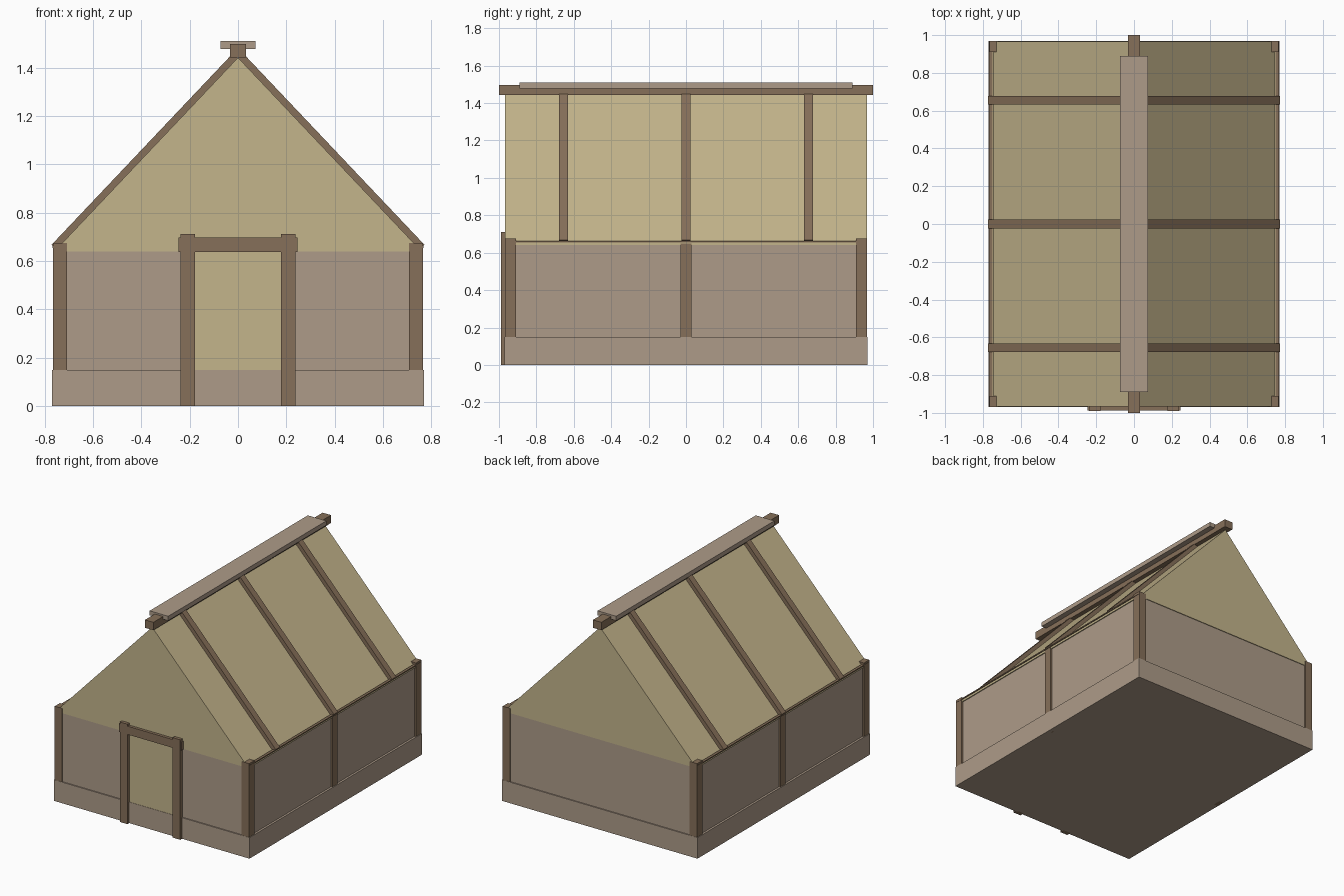
import bpy, bmesh
from mathutils import Vector

if "Cube" in bpy.data.objects:
    bpy.data.objects.remove(bpy.data.objects["Cube"])


def material(name, rgb):
    m = bpy.data.materials.new(name)
    m.diffuse_color = (*rgb, 1)
    m.use_nodes = True
    m.node_tree.nodes["Principled BSDF"].inputs["Base Color"].default_value = m.diffuse_color
    return m


THATCH = material("thatch", (0.55, 0.46, 0.26))
STONE = material("stone", (0.42, 0.33, 0.25))
TIMBER = material("timber", (0.24, 0.16, 0.10))


def prism(name, profile, y0, y1, mat):
    """Extrude an (x, z) profile from y0 to y1."""
    bm = bmesh.new()
    face = bm.faces.new([bm.verts.new((x, y0, z)) for x, z in profile])
    ext = bmesh.ops.extrude_face_region(bm, geom=[face])
    verts = [v for v in ext["geom"] if isinstance(v, bmesh.types.BMVert)]
    bmesh.ops.translate(bm, verts=verts, vec=Vector((0, y1 - y0, 0)))
    bmesh.ops.recalc_face_normals(bm, faces=bm.faces)
    me = bpy.data.meshes.new(name)
    bm.to_mesh(me)
    bm.free()
    me.materials.append(mat)
    ob = bpy.data.objects.new(name, me)
    bpy.context.collection.objects.link(ob)
    return ob


def box(name, x, y, z, mat):
    x0, x1 = sorted(x)
    return prism(name, [(x0, z[0]), (x1, z[0]), (x1, z[1]), (x0, z[1])], *sorted(y), mat)


# Foundation, walls and gabled roof
box("foundation", (-0.77, 0.77), (-0.97, 0.97), (0, 0.15), STONE)
box("walls", (-0.755, 0.755), (-0.962, 0.962), (0.15, 0.64), STONE)
prism("roof", [(-0.76, 0.64), (0.76, 0.64), (0, 1.442)], -0.967, 0.967, THATCH)

# Parts repeated on both sides
for s, side in ((-1, "left"), (1, "right")):
    for t, end in ((-1, "front"), (1, "back")):
        box(f"corner_post_{end}_{side}", (s * 0.708, s * 0.766), (t * 0.91, t * 0.969),
            (0.15, 0.675), TIMBER)
    box(f"middle_post_{side}", (s * 0.735, s * 0.765), (-0.03, 0.03), (0.0, 0.65), TIMBER)
    box(f"eave_{side}", (s * 0.745, s * 0.762), (-0.967, 0.967), (0.64, 0.656), THATCH)
    box(f"eave_rail_{side}", (s * 0.75, s * 0.768), (-0.967, 0.967), (0.655, 0.663), TIMBER)
    for i, y in enumerate((-0.655, 0, 0.655)):
        prism(f"rafter_{side}_{i + 1}",
              [(s * 0.75, 0.645), (s * 0.772, 0.667), (s * 0.02, 1.461), (0, 1.44)],
              y - 0.023, y + 0.023, TIMBER)
    box(f"door_jamb_{side}", (s * 0.178, s * 0.238), (-0.99, -0.955), (0, 0.712), TIMBER)

# Ridge beam and cap
box("ridge_beam", (-0.033, 0.033), (-1, 1), (1.442, 1.498), TIMBER)
box("ridge_cap", (-0.073, 0.073), (-0.89, 0.89), (1.478, 1.51), STONE)

# Door panel and lintel
box("door", (-0.18, 0.18), (-0.968, -0.955), (0.15, 0.65), THATCH)
box("door_lintel", (-0.246, 0.246), (-0.988, -0.955), (0.638, 0.697), TIMBER)
